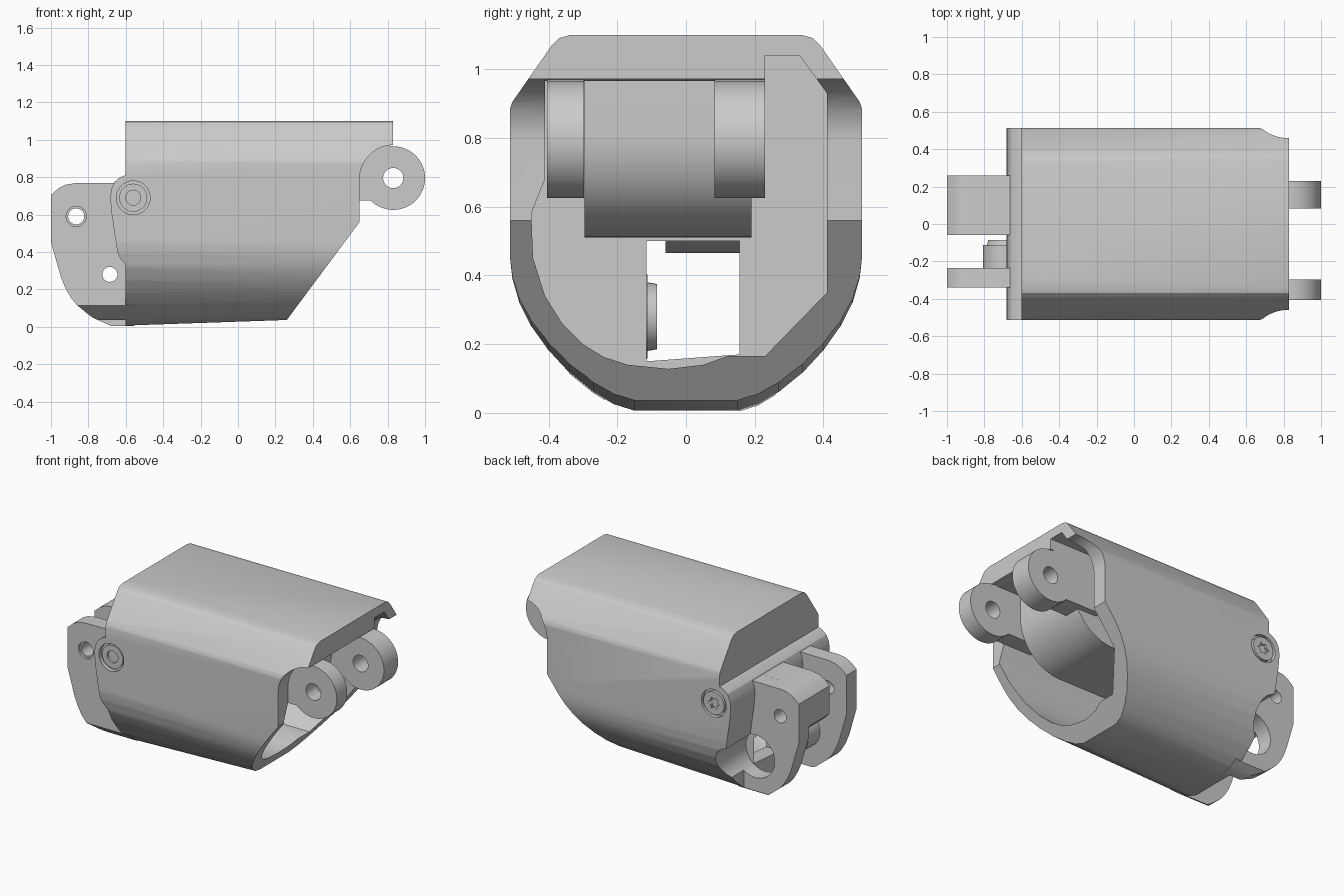
import bpy, bmesh, math

if "Cube" in bpy.data.objects:
    bpy.data.objects.remove(bpy.data.objects["Cube"])

grey = bpy.data.materials.new("plain_grey")
grey.diffuse_color = (0.6, 0.6, 0.6, 1)
grey.use_nodes = True
grey.node_tree.nodes["Principled BSDF"].inputs["Base Color"].default_value = grey.diffuse_color


def prism(name, pts, axis, a, b):
    """Extrude a 2D outline along x (points are y,z) or y (points are x,z)."""
    bm = bmesh.new()
    rings = []
    for t in (a, b):
        rings.append([bm.verts.new((t, p, q) if axis == 'x' else (p, t, q)) for p, q in pts])
    n = len(pts)
    bm.faces.new(rings[0])
    bm.faces.new(rings[1][::-1])
    for i in range(n):
        j = (i + 1) % n
        bm.faces.new((rings[0][i], rings[1][i], rings[1][j], rings[0][j]))
    bmesh.ops.recalc_face_normals(bm, faces=bm.faces)
    me = bpy.data.meshes.new(name)
    bm.to_mesh(me)
    bm.free()
    ob = bpy.data.objects.new(name, me)
    bpy.context.collection.objects.link(ob)
    me.materials.append(grey)
    return ob


def arc(cx, cz, r, a0, a1, n):
    return [(cx + r * math.cos(math.radians(a0 + (a1 - a0) * i / n)),
             cz + r * math.sin(math.radians(a0 + (a1 - a0) * i / n))) for i in range(n + 1)]


def cyl(name, cx, cz, r, a, b, n=40):
    return prism(name, arc(cx, cz, r, 0, 360, n)[:-1], 'y', a, b)


def volume(me):
    bm = bmesh.new()
    bm.from_mesh(me)
    v = abs(bm.calc_volume())
    bm.free()
    return v


def boolean(ob, cutter, op='DIFFERENCE'):
    """Apply a boolean; fall back to another solver if the result collapses."""
    before = ob.data.copy()
    v0 = volume(before)
    for solver in ('EXACT', 'MANIFOLD', 'FLOAT'):
        ob.data = before.copy()
        m = ob.modifiers.new("bool", 'BOOLEAN')
        m.operation, m.object, m.solver = op, cutter, solver
        bpy.context.view_layer.update()
        bpy.context.view_layer.objects.active = ob
        bpy.ops.object.modifier_apply(modifier=m.name)
        if len(ob.data.polygons) > 5 and .15 * v0 < volume(ob.data) < 1.6 * v0:
            break
    else:
        ob.data = before
    bpy.data.objects.remove(cutter, do_unlink=True)


# Shared outer cross-section (y, z)
half = [(.15, .003), (.21, .022), (.27, .058), (.34, .115), (.40, .18), (.45, .25), (.485, .32),
        (.505, .39), (.512, .45), (.512, .885), (.505, .905), (.39, 1.07), (.37, 1.09), (.335, 1.1)]
section = half + [(-y, z) for y, z in reversed(half)]

# Outer shell, with the underside rising slightly toward +x
shell = prism("shell", section, 'x', -.72, .83)
for v in shell.data.vertices:
    v.co.z += (v.co.x + .7) * .035 * max(0, 1 - v.co.z / .45)
bm = bmesh.new()
bm.from_mesh(shell.data)
bmesh.ops.triangulate(bm, faces=[f for f in bm.faces if len(f.verts) == 4])
bm.to_mesh(shell.data)
bm.free()

# Left end trimmed to a rounded hinge lobe
boolean(shell, prism("cut_left", [(-.602, 1.3), (-.602, .81), (-.63, .80), (-.66, .775), (-.678, .735),
        (-.683, .69), (-.675, .6), (-.645, .40), (-.63, .365), (-.602, .335), (-.602, -.2),
        (-.9, -.2), (-.9, 1.3)], 'y', -1, 1))
# Right end: slanted underside and round knuckle clearance
boolean(shell, prism("cut_right", [(.085, -.2), (.65, .56)] + arc(.832, .79, .182, 180, 90, 14)
        + [(1.2, .973), (1.2, -.2)], 'y', -1, 1))
# Hollow inside
boolean(shell, prism("cavity", [(-.41, .965), (-.41, .68), (-.45, .58), (-.445, .45), (-.41, .34), (-.36, .26),
        (-.3, .2), (-.24, .163), (-.17, .14), (-.05, .128), (.05, .14), (.12, .165), (.23, .165),
        (.41, .35), (.41, .93), (.33, 1.04), (.23, 1.04), (.23, .965)], 'x', -.5, 1.2))
# Window through the left wall
boolean(shell, prism("window", [(-.115, .15), (.155, .17), (.155, .5), (-.115, .5)], 'x', -.9, -.4))
# Scoop on the back side and screw recesses
boolean(shell, cyl("scoop", -.685, .28, .14, .157, 1))
boolean(shell, cyl("recess_front", -.56, .69, .09, -1, -.485))
boolean(shell, cyl("recess_back", -.56, .69, .09, .485, 1))

# Solid core inside the shell with rounded lower front edge
core = prism("inner_core", [(.62, 1.0), (.62, .81)] + arc(.32, .81, .30, 0, -90, 16)[1:]
             + [(-.52, .51), (-.52, 1.0)], 'y', -.295, .19)

# Right knuckle ears with pin holes
ears = []
for name, a, b in (("front_ear", -.405, -.297), ("back_ear", .083, .23)):
    ear = prism(name, arc(.83, .795, .17, -135, 90, 40) + [(.75, .98), (.45, .98), (.45, .675)], 'y', a, b)
    boolean(ear, cyl("pin_hole", .83, .795, .054, -1, 1))
    ears.append(ear)

# Left clevis: two plates following the shell's section, plus a thick upper block
side = [(-.56, .77), (-.87, .768), (-.92, .76), (-.96, .74), (-1, .705), (-1, .45), (-.945, .26),
        (-.92, .2), (-.89, .15), (-.86, .115), (-.78, .05), (-.68, .005), (-.56, .005)]
upper = [(-.62, .77), (-.87, .768), (-.92, .76), (-.96, .74), (-1, .705), (-1, .52), (-.96, .48),
         (-.90, .465), (-.72, .465), (-.62, .50)]
clevis = []
for name, pts, a, b in (("front_clevis_plate", side, -.34, -.235), ("back_clevis_plate", side, .155, .26),
                        ("clevis_block", upper, -.06, .156)):
    ob = prism(name, pts, 'y', a, b)
    boolean(ob, prism("section_trim", section, 'x', -1.2, -.3), 'INTERSECT')
    boolean(ob, cyl("link_hole", -.865, .59, .043, -1, 1))
    if a < -.2:
        boolean(ob, cyl("counterbore", -.865, .59, .054, -1, -.325))
        boolean(ob, cyl("lower_hole", -.685, .28, .04, -1, 1))
    elif a > 0:
        boolean(ob, cyl("clearance_hole", -.685, .28, .14, -1, 1))
    clevis.append(ob)

# Chamfered boss around the lower hole
boss = cyl("boss", -.685, .28, .122, -.24, -.085)
for v in boss.data.vertices:
    if v.co.y > -.1:
        v.co.x = -.685 + (v.co.x + .685) * .78
        v.co.z = .28 + (v.co.z - .28) * .78
collar = cyl("boss_collar", -.685, .28, .122, -.24, -.112)
boolean(boss, collar, 'UNION')
boolean(boss, cyl("boss_hole", -.685, .28, .04, -1, 1))

# Hinge screw: hollow end at the front, star socket at the back
front_screw = cyl("front_screw_end", -.56, .69, .075, -.5, -.48)
boolean(front_screw, cyl("socket", -.56, .69, .04, -1, -.484))
back_screw = cyl("back_screw_head", -.56, .69, .075, .48, .512)
star = [(-.56 + r * math.cos(i * math.pi / 6), .69 + r * math.sin(i * math.pi / 6))
        for i, r in enumerate([.042, .026] * 6)]
boolean(back_screw, prism("star_socket", star, 'y', .495, 1))

# Smooth curved faces, keep sharp edges
for ob in [shell, core, boss, front_screw, back_screw] + ears + clevis:
    bpy.ops.object.select_all(action='DESELECT')
    ob.select_set(True)
    bpy.context.view_layer.objects.active = ob
    bpy.ops.object.shade_smooth_by_angle(angle=math.radians(25))
